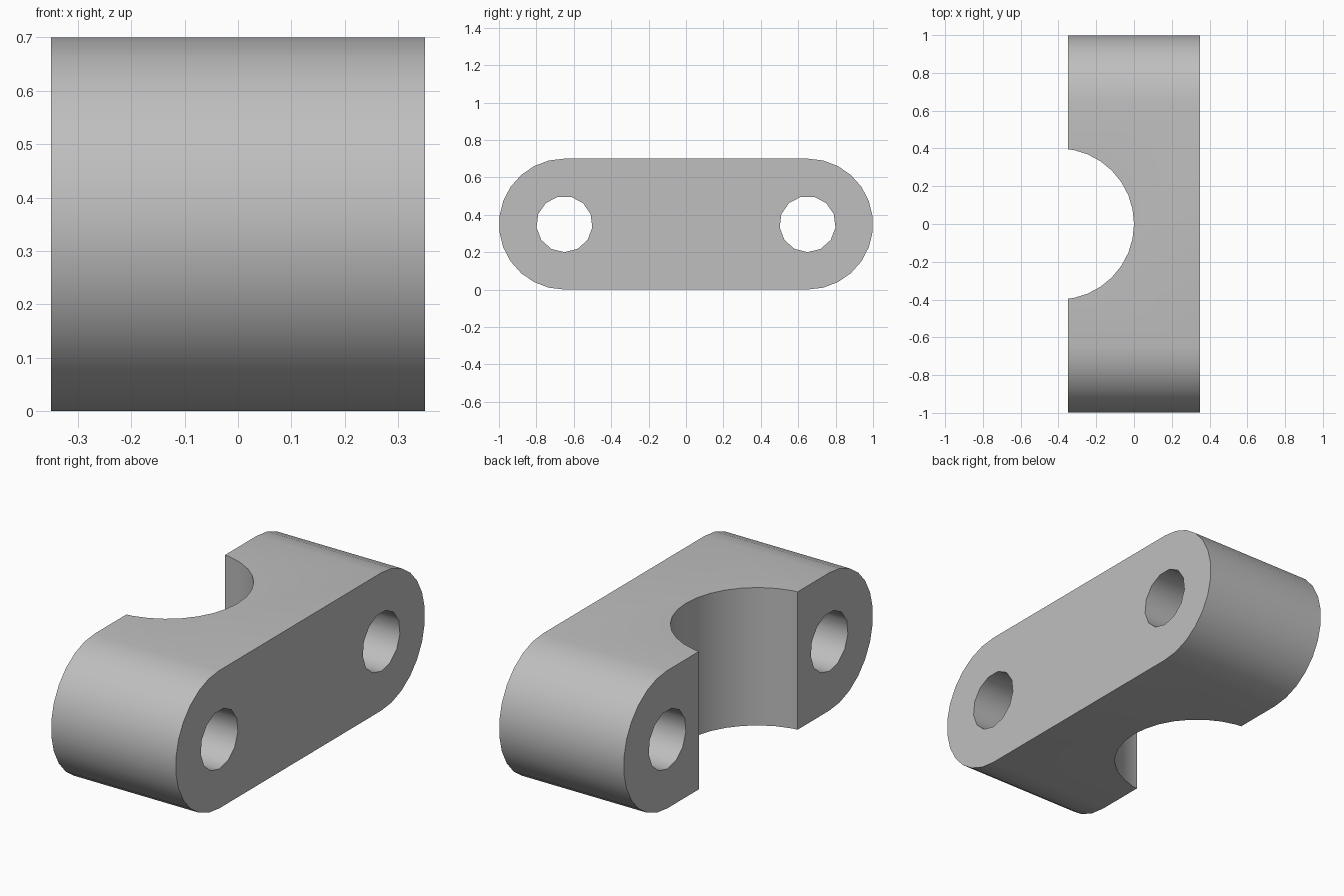
import bpy, bmesh
from math import sin, cos, pi, radians
from mathutils import Vector

cube = bpy.data.objects.get("Cube")
if cube:
    bpy.data.objects.remove(cube, do_unlink=True)

WIDTH, RADIUS, END_Y = 0.70, 0.35, 0.65
HOLE_R, BORE_R, BORE_X = 0.15, 0.40, -0.40

grey = bpy.data.materials.new("plain_grey")
grey.use_nodes = True
COLOUR = (0.52, 0.52, 0.52, 1)
grey.diffuse_color = COLOUR
grey.node_tree.nodes["Principled BSDF"].inputs["Base Color"].default_value = COLOUR


def arc(cu, cv, r, start, sweep, steps):
    """Points along an arc, first and last included."""
    return [(cu + r * cos(start + sweep * i / steps),
             cv + r * sin(start + sweep * i / steps)) for i in range(steps + 1)]


def prism(name, points, direction):
    """Closed solid: an outline swept along a vector."""
    bm = bmesh.new()
    base = bm.faces.new([bm.verts.new(p) for p in points])
    swept = bmesh.ops.extrude_face_region(bm, geom=[base])["geom"]
    bmesh.ops.translate(bm, vec=Vector(direction),
                        verts=[v for v in swept if isinstance(v, bmesh.types.BMVert)])
    bmesh.ops.recalc_face_normals(bm, faces=bm.faces)
    mesh = bpy.data.meshes.new(name)
    bm.to_mesh(mesh)
    bm.free()
    mesh.materials.append(grey)
    obj = bpy.data.objects.new(name, mesh)
    bpy.context.collection.objects.link(obj)
    return obj


# Rounded bar, swept across its width
outline = (arc(END_Y, RADIUS, RADIUS, -pi / 2, pi, 13)
           + arc(-END_Y, RADIUS, RADIUS, pi / 2, pi, 13))
block = prism("clamp_block", [(-WIDTH / 2, y, z) for y, z in outline], (WIDTH, 0, 0))

# Two bolt holes and the half-round saddle
cutters = []
for side, y in (("front", -END_Y), ("back", END_Y)):
    ring = arc(y, RADIUS, HOLE_R, -pi / 2, 2 * pi, 13)[:-1]
    cutters.append(prism(side + "_hole_cutter", [(-0.5, u, v) for u, v in ring], (1, 0, 0)))
ring = arc(BORE_X, 0, BORE_R, 0, 2 * pi, 32)[:-1]
cutters.append(prism("saddle_cutter", [(u, v, -0.1) for u, v in ring], (0, 0, 0.9)))

bpy.ops.object.select_all(action="DESELECT")
bpy.context.view_layer.objects.active = block
block.select_set(True)
for cutter in cutters:
    cutter.hide_render = True
    mod = block.modifiers.new("cut", "BOOLEAN")
    mod.operation = "DIFFERENCE"
    mod.solver = "EXACT"
    mod.object = cutter
    bpy.ops.object.modifier_apply(modifier=mod.name)
    bpy.data.objects.remove(cutter, do_unlink=True)

# Smooth curved walls, crisp rims
bpy.ops.object.shade_smooth_by_angle(angle=radians(35))
